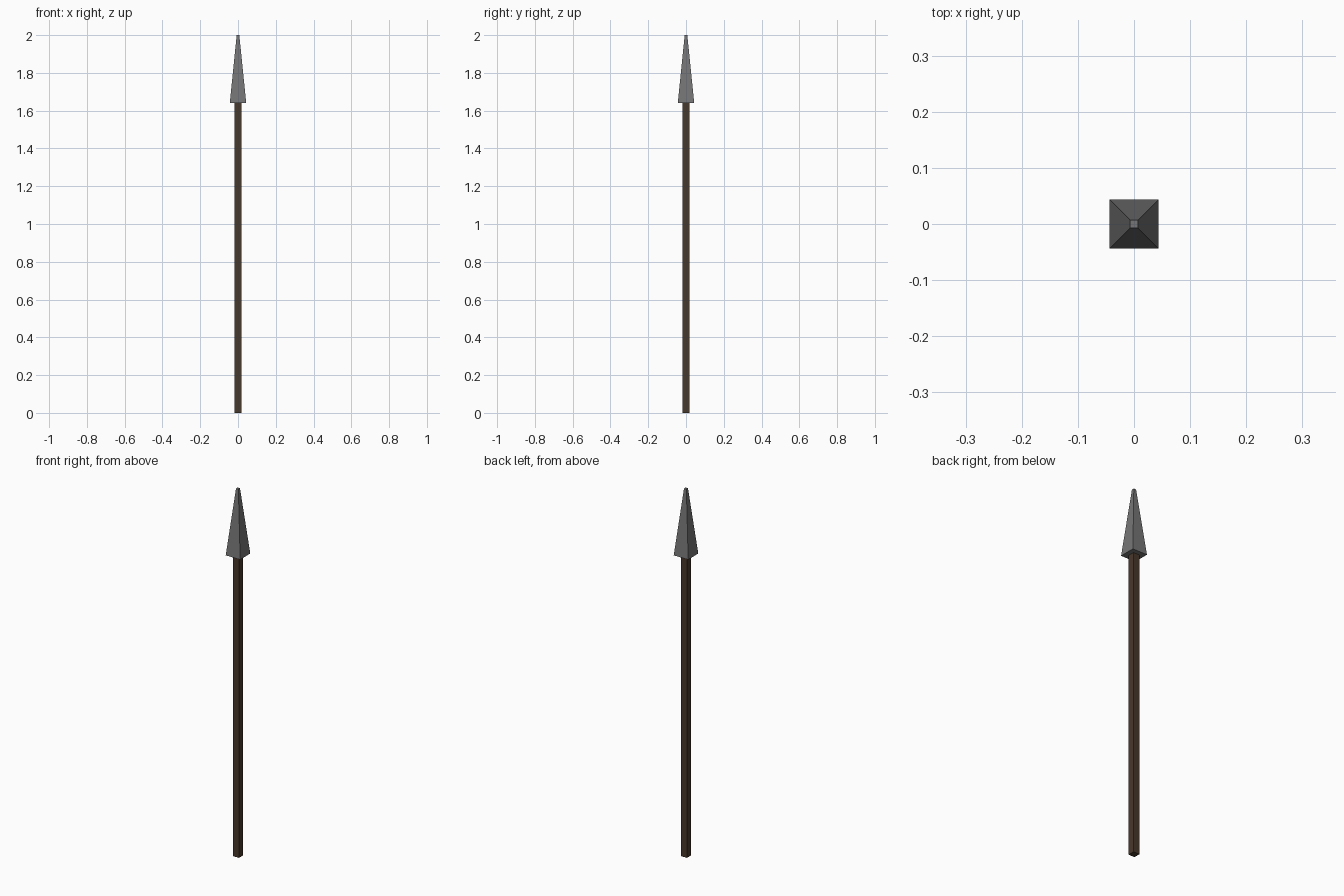
import bpy, bmesh

if "Cube" in bpy.data.objects:
    bpy.data.objects.remove(bpy.data.objects["Cube"])


def material(name, rgb):
    m = bpy.data.materials.new(name)
    m.diffuse_color = (*rgb, 1)
    m.use_nodes = True
    m.node_tree.nodes["Principled BSDF"].inputs["Base Color"].default_value = m.diffuse_color
    return m


def square_taper(name, z0, z1, half0, half1, mat):
    """Square prism whose half width runs from half0 to half1."""
    bm = bmesh.new()
    bmesh.ops.create_cube(bm, size=2)
    for v in bm.verts:
        top = v.co.z > 0
        h = half1 if top else half0
        v.co = (v.co.x * h, v.co.y * h, z1 if top else z0)
    me = bpy.data.meshes.new(name)
    bm.to_mesh(me)
    bm.free()
    me.materials.append(mat)
    ob = bpy.data.objects.new(name, me)
    bpy.context.collection.objects.link(ob)
    return ob


wood = material("dark brown wood", (0.066, 0.040, 0.024))
metal = material("grey metal", (0.18, 0.18, 0.18))

# Long square shaft, then the blunt-tipped pyramid head
square_taper("shaft", 0.0, 1.64, 0.0182, 0.0182, wood)
square_taper("spear_head", 1.64, 2.0, 0.0435, 0.007, metal)
